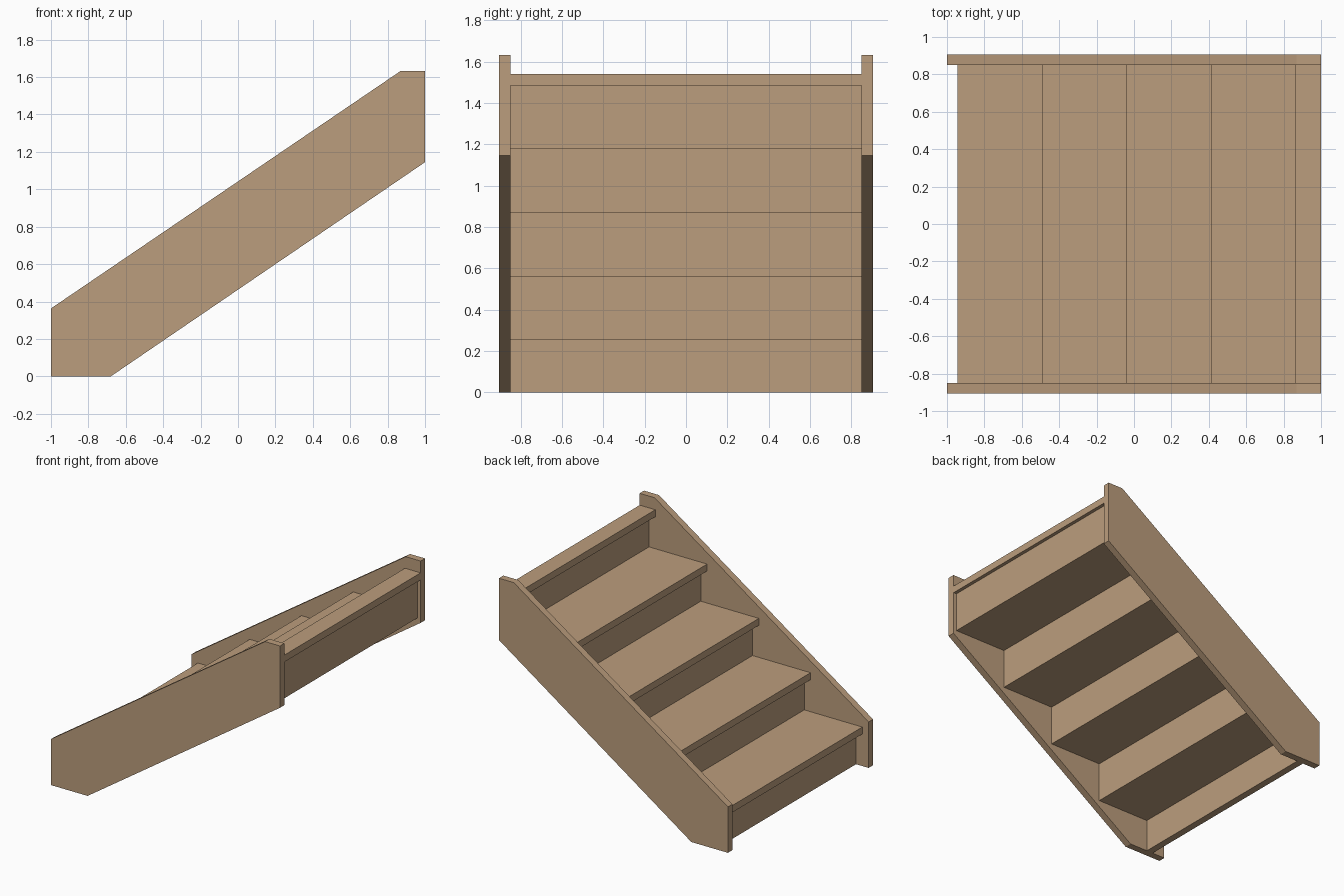
import bpy
import bmesh

if "Cube" in bpy.data.objects:
    bpy.data.objects.remove(bpy.data.objects["Cube"])

wood = bpy.data.materials.new("tan_wood")
wood.diffuse_color = (0.50, 0.34, 0.205, 1)
wood.use_nodes = True
wood.node_tree.nodes["Principled BSDF"].inputs["Base Color"].default_value = wood.diffuse_color

INNER, OUTER = 0.85, 0.905       # stringer faces along y
STEPS, RISE, RUN = 5, 0.308, 0.452
THICK = 0.055                    # board thickness and nosing overhang
NOSE_X = -0.945                  # front edge of the lowest tread


def extrude_profile(name, profile, y0, y1):
    """Extrude an x/z outline from y0 to y1."""
    bm = bmesh.new()
    face = bm.faces.new([bm.verts.new((x, y0, z)) for x, z in profile])
    new = bmesh.ops.extrude_face_region(bm, geom=[face])["geom"]
    bmesh.ops.translate(bm, vec=(0, y1 - y0, 0),
                        verts=[g for g in new if isinstance(g, bmesh.types.BMVert)])
    bmesh.ops.recalc_face_normals(bm, faces=bm.faces[:])
    mesh = bpy.data.meshes.new(name)
    bm.to_mesh(mesh)
    bm.free()
    mesh.materials.append(wood)
    obj = bpy.data.objects.new(name, mesh)
    bpy.context.collection.objects.link(obj)
    return obj


def board(name, x0, x1, z0, z1):
    """Full-width board between the stringers."""
    return extrude_profile(name, [(x0, z0), (x1, z0), (x1, z1), (x0, z1)], -INNER, INNER)


# Sloping side stringers
side = [(-1, 0), (-0.68, 0), (1, 1.145), (1, 1.633), (0.87, 1.633), (-1, 0.363)]
extrude_profile("front_stringer", side, -OUTER, -INNER)
extrude_profile("back_stringer", side, INNER, OUTER)

# Risers and overhanging treads
for i in range(STEPS):
    nose = NOSE_X + i * RUN
    top = (i + 1) * RISE
    riser_front = nose + THICK
    board(f"riser_{i + 1}", riser_front, riser_front + THICK, i * RISE, top - THICK)
    tread_back = min(riser_front + THICK + RUN, 1.0)   # flush with the next riser
    board(f"tread_{i + 1}", nose, tread_back, top - THICK, top)
